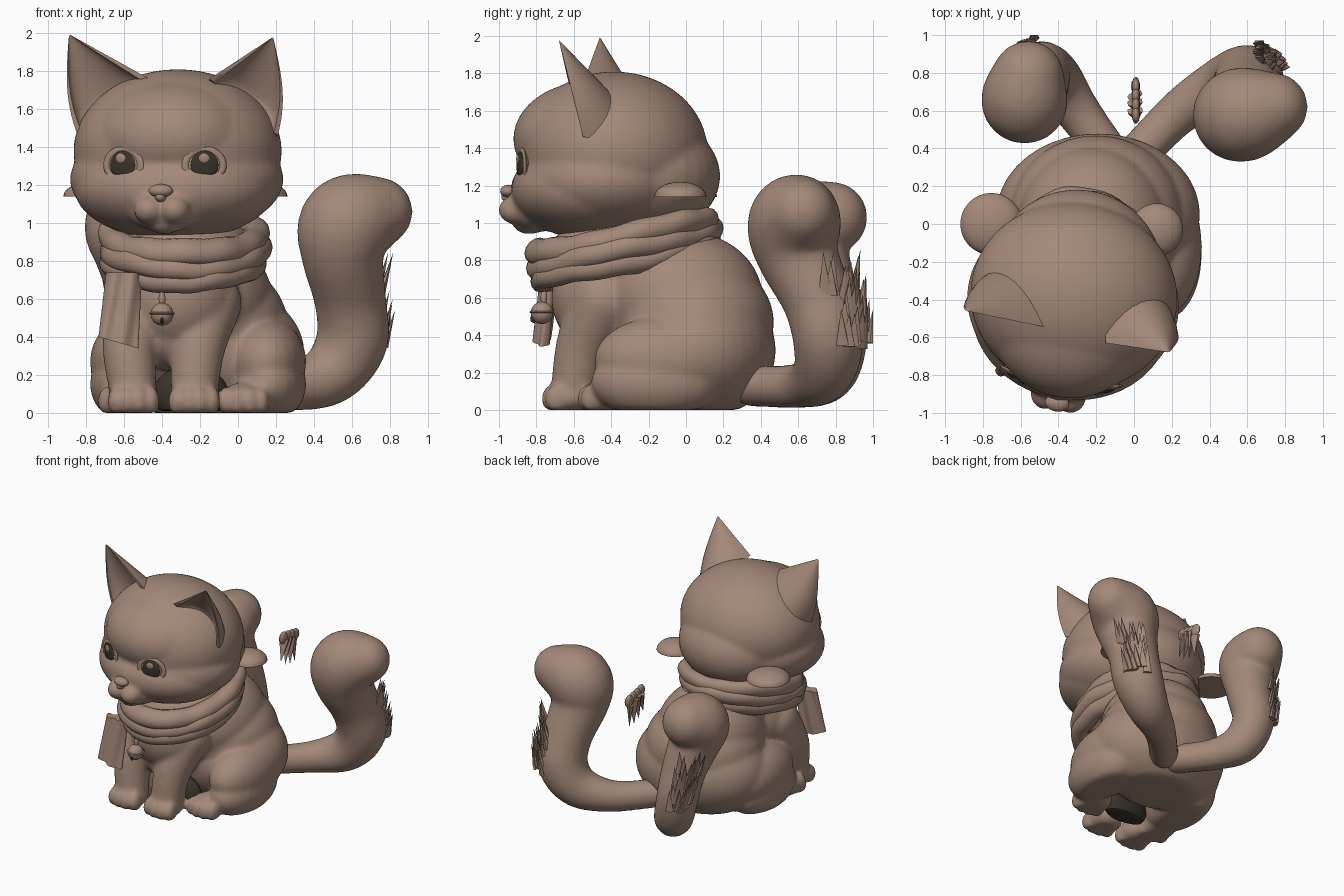
import bpy, bmesh, math, random
from math import sin, cos, pi
from mathutils import Vector as V, Matrix as M

random.seed(4)
if "Cube" in bpy.data.objects:
    bpy.data.objects.remove(bpy.data.objects["Cube"])


def material(name, rgb):
    m = bpy.data.materials.new(name)
    m.use_nodes = True
    m.diffuse_color = (*rgb, 1)
    m.node_tree.nodes["Principled BSDF"].inputs["Base Color"].default_value = (*rgb, 1)
    return m


FUR = material("warm brown", (0.37, 0.25, 0.19))
DARK = material("dark brown", (0.04, 0.033, 0.024))


def finish(name, bm, mat=FUR, angle=40):
    bmesh.ops.recalc_face_normals(bm, faces=bm.faces)
    mesh = bpy.data.meshes.new(name)
    bm.to_mesh(mesh)
    bm.free()
    ob = bpy.data.objects.new(name, mesh)
    bpy.context.collection.objects.link(ob)
    mesh.materials.append(mat)
    bpy.ops.object.select_all(action="DESELECT")
    ob.select_set(True)
    bpy.context.view_layer.objects.active = ob
    bpy.ops.object.shade_smooth_by_angle(angle=math.radians(angle))
    return ob


def ball(bm, loc, size, seg=24):
    size = (size,) * 3 if isinstance(size, float) else size
    mat = M.Translation(loc) @ M.Diagonal((*size, 1))
    return bmesh.ops.create_uvsphere(bm, u_segments=seg, v_segments=seg * 2 // 3, radius=1, matrix=mat)["verts"]


def path(points, steps=6):
    # Catmull-Rom samples of (x, y, z, radius) points
    p = [V(q) for q in [points[0], *points, points[-1]]]
    for i in range(1, len(p) - 2):
        a, b, c, d = p[i - 1:i + 3]
        for k in range(steps + (i == len(p) - 3)):
            t = k / steps
            yield 0.5 * (2 * b + (c - a) * t + (2 * a - 5 * b + 4 * c - d) * t * t + (3 * b - a - 3 * c + d) * t ** 3)


def chain(bm, points):
    for q in path(points):
        ball(bm, q[:3], q[3])


def flatten(verts, floor=0):
    for v in verts:
        v.co.z = max(v.co.z, floor)


def blend(name, bm, voxel=0.02, smooth=6):
    # Fuse overlapping volumes into one soft skin
    ob = finish(name, bm)
    r = ob.modifiers.new("fuse", "REMESH")
    r.mode, r.voxel_size, r.use_smooth_shade = "VOXEL", voxel, True
    s = ob.modifiers.new("soften", "SMOOTH")
    s.factor, s.iterations = 0.5, smooth
    return ob


def loft(bm, rings, close=False):
    rows = [[bm.verts.new(p) for p in ring] for ring in rings]
    n = len(rows[0])
    for a, b in zip(rows, rows[1:] + rows[:1] if close else rows[1:]):
        for i in range(n):
            bm.faces.new((a[i], a[(i + 1) % n], b[(i + 1) % n], b[i]))
    if not close:
        bm.faces.new(rows[0])
        bm.faces.new(rows[-1])


def spike(bm, loc, direction, length, width):
    rot = V(direction).to_track_quat("Z", "Y").to_matrix().to_4x4()
    bmesh.ops.create_cone(bm, cap_ends=True, segments=6, radius1=width, radius2=0, depth=length,
                          matrix=M.Translation(loc) @ rot @ M.Diagonal((1, 0.5, 1, 1)))


# Torso, haunches and legs
bm = bmesh.new()
for loc, size in [((-0.19, 0.05, 0.32), (0.54, 0.43, 0.38)), ((-0.22, -0.02, 0.6), (0.4, 0.43, 0.36)),
                  ((-0.2, 0.04, 0.47), (0.46, 0.43, 0.36)), ((-0.32, -0.4, 0.6), (0.32, 0.32, 0.32)),
                  ((-0.35, -0.4, 0.42), (0.26, 0.24, 0.2)), ((-0.29, -0.3, 0.86), (0.38, 0.42, 0.2))]:
    ball(bm, loc, size, seg=40)
for side, fx, hx, shoulder in [(1, -0.23, 0.03, -0.16), (-1, -0.55, -0.6, -0.51)]:
    ball(bm, (-0.21 + side * 0.36, -0.12, 0.27), (0.21, 0.37, 0.23))
    ball(bm, (-0.21 + side * 0.37, -0.16, 0.15), (0.2, 0.35, 0.2))
    chain(bm, [(shoulder, -0.44, 0.58, 0.18), (fx + side * 0.02, -0.55, 0.35, 0.145), (fx, -0.6, 0.1, 0.125)])
    for x, y in [(fx, -0.62), (hx, -0.43)]:
        ball(bm, (x, y, 0.07), (0.135, 0.14, 0.09))
        for k in range(4):
            ball(bm, (x + (k - 1.5) * 0.062, y - 0.1 + abs(k - 1.5) * 0.02, 0.06), (0.045, 0.065, 0.08), seg=16)
flatten(bm.verts)
blend("body", bm, 0.015, 12)

# Dark underside between the legs
bm = bmesh.new()
flatten(ball(bm, (-0.25, -0.41, 0.1), (0.2, 0.09, 0.15)), 0.01)
finish("belly_underside", bm, DARK)

# Two raised tails with spiky tufts behind
TAILS = {
    "left": [(0, 0.35, 0.13, 0.11), (0.25, 0.6, 0.13, 0.12), (0.48, 0.73, 0.2, 0.16), (0.6, 0.76, 0.38, 0.19),
             (0.59, 0.7, 0.6, 0.19), (0.55, 0.59, 0.85, 0.22), (0.58, 0.58, 1.0, 0.25), (0.74, 0.62, 1.06, 0.18)],
    "right": [(-0.12, 0.35, 0.13, 0.11), (-0.3, 0.6, 0.13, 0.12), (-0.42, 0.76, 0.2, 0.15), (-0.49, 0.81, 0.4, 0.16),
              (-0.51, 0.75, 0.62, 0.17), (-0.56, 0.67, 0.85, 0.2), (-0.58, 0.66, 0.98, 0.23), (-0.56, 0.78, 1.03, 0.19)],
}
for side, pts in TAILS.items():
    bm = bmesh.new()
    chain(bm, pts)
    flatten(bm.verts)
    blend(side + "_tail", bm)
    bm = bmesh.new()
    sx = 1 if side == "left" else -1
    for q in list(path(pts[3:6], 9))[:13]:
        for k in range(2):
            a = random.uniform(0.3, 1.3)
            out = V((sx * cos(a), sin(a), 0))
            spike(bm, V(q[:3]) + out * (q[3] + 0.025) + V((0, 0, 0.05)), out * 0.3 + V((0, -0.15, 1)),
                  random.uniform(0.17, 0.25), 0.038)
    finish(side + "_tail_tuft", bm)

# Loose tuft behind the back
bm = bmesh.new()
for k in range(4):
    spike(bm, (0.01, 0.57 + k * 0.05, 0.96 - k * 0.02), (0.05, -0.35 + k * 0.12, -1), 0.24 - abs(k - 1.5) * 0.04, 0.045)
    ball(bm, (0.01, 0.58 + k * 0.05, 1.06 - k * 0.01), (0.022, 0.05, 0.05), seg=10)
finish("loose_tuft", bm)

# Head, turned a little to its right
TURN = M.Translation((-0.315, -0.365, 1.35)) @ M.Rotation(math.radians(-9), 4, "Z")
bm = bmesh.new()
ball(bm, (0, -0.02, 0.03), (0.55, 0.5, 0.43), seg=48)
ball(bm, (0, -0.14, 0.1), (0.43, 0.42, 0.31), seg=48)
ball(bm, (0, -0.05, -0.12), (0.565, 0.48, 0.3), seg=40)
ball(bm, (0, -0.12, -0.17), (0.53, 0.45, 0.27), seg=40)
ball(bm, (0, 0.12, -0.1), (0.45, 0.43, 0.33), seg=32)
ball(bm, (0, -0.44, -0.28), (0.2, 0.13, 0.12))
ball(bm, (0, -0.48, -0.17), (0.075, 0.1, 0.13))
ball(bm, (0, -0.48, -0.35), (0.09, 0.09, 0.06))
for s in (1, -1):
    ball(bm, (s * 0.068, -0.55, -0.28), (0.082, 0.085, 0.076))
blend("head", bm, 0.015, 14).matrix_world = TURN

# Nose
bm = bmesh.new()
ball(bm, (0, -0.59, -0.18), (0.065, 0.045, 0.035))
ball(bm, (0, -0.59, -0.21), (0.03, 0.04, 0.03))
finish("nose", bm).matrix_world = TURN

# Eyes: lid ring, eyeball, dark iris and highlight
for s, name in ((1, "left"), (-1, "right")):
    aim = V((s * 0.34, -1, -0.02)).to_track_quat("Z", "Y").to_matrix().to_4x4()
    place = TURN @ M.Translation((s * 0.215, -0.483, -0.045)) @ aim
    bm = bmesh.new()
    loft(bm, [[(cos(u) * (0.1 + 0.02 * cos(v)), sin(u) * (0.083 + 0.018 * cos(v)), 0.01 * sin(v))
               for v in [j * pi / 5 for j in range(10)]] for u in [i * pi / 16 for i in range(32)]], True)
    ball(bm, (0, 0, -0.01), (0.1, 0.085, 0.03))
    finish(name + "_eye", bm).matrix_world = place
    for part, loc, size, mat in (("iris", (0, 0, 0.011), (0.074, 0.077, 0.016), DARK),
                                 ("highlight", (-0.004, 0.036, 0.021), (0.03, 0.027, 0.009), FUR)):
        bm = bmesh.new()
        ball(bm, loc, size)
        finish(name + "_" + part, bm, mat).matrix_world = place


# Cupped pointed ears
def ear(name, outer, inner, tip, back):
    bm = bmesh.new()
    outer, inner, tip, back = V(outer), V(inner), V(tip), V(back)
    rings = []
    for i in range(15):
        t = min(i / 14, 0.985)
        a, b = outer.lerp(tip, t), inner.lerp(tip, t)
        a = a + (outer - inner).normalized() * 0.05 * sin(pi * t)
        mid, half = (a + b) / 2, (a - b) / 2
        deep = back * half.length * (1.3 - 0.3 * t)
        arc = [(cos(k * pi / 12), sin(k * pi / 12)) for k in range(13)]
        rings.append([mid + half * c + deep * s for c, s in arc]
                     + [mid - half * 0.88 * c + deep * (s * 0.5 * min(1, t * 3 + 0.3)) for c, s in arc])
    loft(bm, rings)
    finish(name, bm, angle=60)


ear("right_ear", (-0.83, -0.43, 1.42), (-0.45, -0.55, 1.75), (-0.89, -0.46, 1.995), (0.15, 0.9, -0.15))
ear("left_ear", (0.21, -0.55, 1.46), (-0.15, -0.63, 1.76), (0.185, -0.68, 1.98), (-0.1, 0.95, -0.15))

# Flat-bottomed domes beside the head
for name, x, y, r in (("left_dome", 0.12, -0.03, 0.14), ("right_dome", -0.755, 0, 0.165)):
    bm = bmesh.new()
    flatten(ball(bm, (x, y, 1.14), (r, r, 0.08), seg=32), 1.14)
    finish(name, bm)

# Scarf: stacked tilted folds around the neck
bm = bmesh.new()
for k, (grow, lift) in enumerate([(0.025, 0.07), (0.03, 0.0), (0.015, -0.065)]):
    rings = []
    for i in range(64):
        u = i * pi / 32
        w = 0.01 * sin(3 * u + k * 2) + 0.004 * sin(11 * u + k)
        ring = []
        for j in range(14):
            v = j * pi / 7
            r = grow + w + 0.07 * cos(v)
            y = sin(u) * (0.425 + r)
            ring.append((-0.285 + cos(u) * (0.355 + r), -0.33 + y, 0.86 + y * 0.2 + lift + w + 0.07 * sin(v)))
        rings.append(ring)
    loft(bm, rings, True)
finish("scarf", bm, angle=70)

# Hanging scarf end
bm = bmesh.new()
rings = []
for i in range(13):
    t = i / 12
    ring = []
    for j in range(32):
        a = j * pi / 16
        fold = 0.012 * cos(2 * cos(a) * pi + t * 2)
        ring.append((-0.6 - 0.03 * t + cos(a) * (0.095 + 0.01 * t), -0.73 - 0.04 * t + sin(a) * 0.04 + fold,
                     0.74 - 0.37 * t - 0.03 * t * cos(a)))
    rings.append(ring)
loft(bm, rings)
finish("scarf_end", bm, angle=60)

# Bell with rim, loop and slot
bm = bmesh.new()
ball(bm, (-0.4, -0.77, 0.52), 0.06)
ball(bm, (-0.4, -0.77, 0.525), (0.068, 0.068, 0.012))
ball(bm, (-0.4, -0.76, 0.6), (0.018, 0.018, 0.04))
finish("bell", bm)
bm = bmesh.new()
ball(bm, (-0.4, -0.815, 0.488), (0.009, 0.018, 0.022), seg=12)
finish("bell_slot", bm, DARK)
